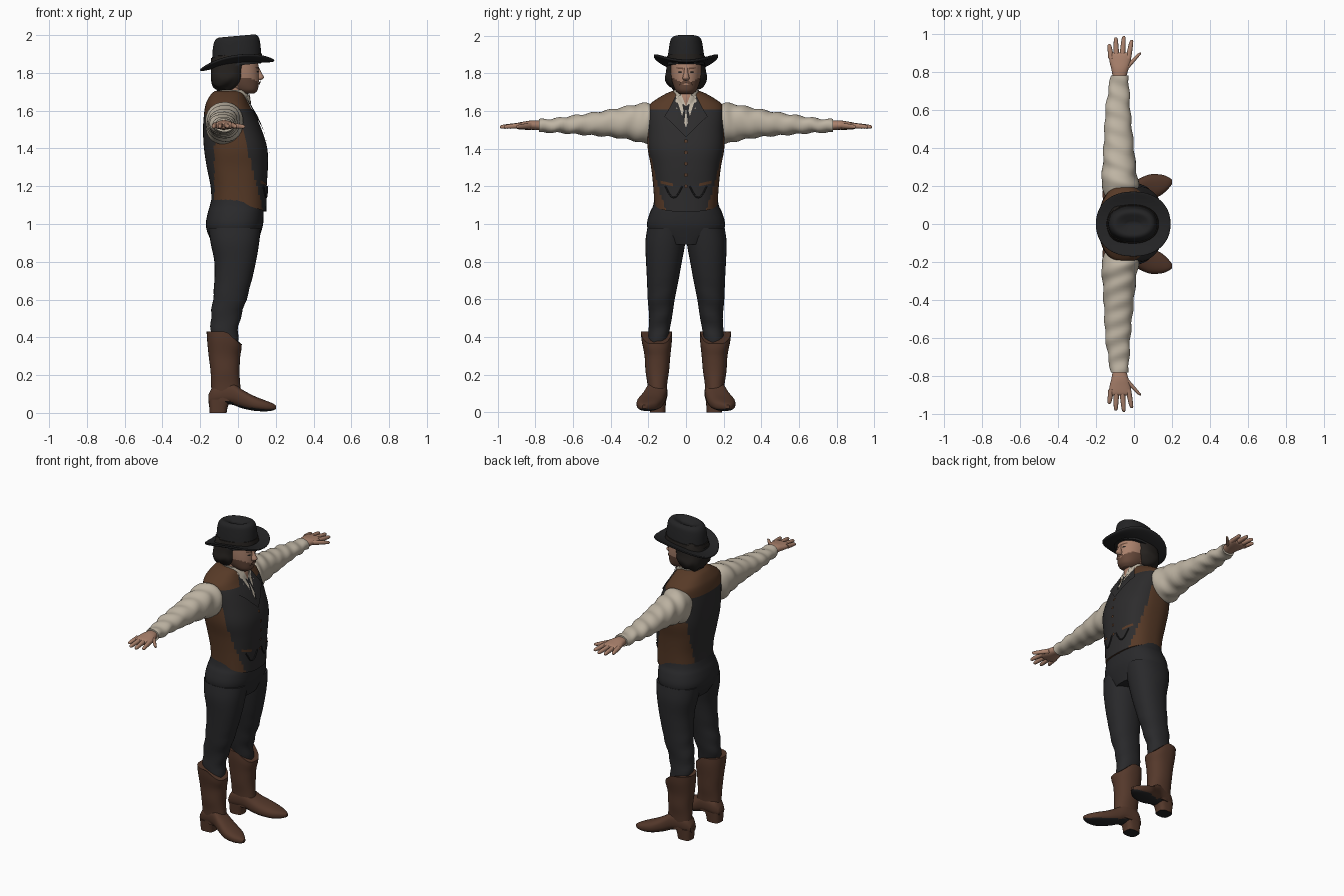
import bpy, bmesh, math
from mathutils import Vector
from mathutils.bvhtree import BVHTree

if "Cube" in bpy.data.objects:
    bpy.data.objects.remove(bpy.data.objects["Cube"])


def material(name, r, g, b):
    m = bpy.data.materials.new(name)
    m.use_nodes = True
    m.diffuse_color = (r, g, b, 1)
    node = m.node_tree.nodes["Principled BSDF"]
    node.inputs["Base Color"].default_value = (r, g, b, 1)
    node.inputs["Roughness"].default_value = 0.8
    return m


hat_black = material("hat black", .017, .017, .018)
trouser_black = material("trouser black", .022, .022, .024)
vest_black = material("vest black", .026, .025, .026)
vest_brown = material("vest brown", .095, .042, .02)
boot_brown = material("boot brown", .09, .04, .024)
shirt_cream = material("shirt cream", .52, .46, .37)
skin = material("skin", .40, .22, .15)
beard_brown = material("beard brown", .13, .065, .042)
hair_black = material("hair black", .018, .015, .013)

made = []


def clamp(v):
    return max(0.0, min(1.0, v))


def finish(name, bm, mats):
    bmesh.ops.recalc_face_normals(bm, faces=bm.faces)
    mesh = bpy.data.meshes.new(name)
    bm.to_mesh(mesh)
    bm.free()
    for m in mats:
        mesh.materials.append(m)
    ob = bpy.data.objects.new(name, mesh)
    bpy.context.collection.objects.link(ob)
    made.append(ob)
    return ob


def smooth_rows(rows, steps):
    # Catmull-Rom interpolation between the given sections
    out = []
    rows = [r if len(r) == 5 else (r[0], r[1], r[2], -r[3], r[3]) for r in rows]
    for i in range(len(rows) - 1):
        quad = [rows[max(i - 1, 0)], rows[i], rows[i + 1], rows[min(i + 2, len(rows) - 1)]]
        for k in range(steps):
            t = k / steps
            out.append([b + .5 * t * (c - a + t * (2*a - 5*b + 4*c - d + t * (3*(b - c) + d - a)))
                        for a, b, c, d in zip(*quad)])
    return out + [rows[-1]]


def loft(name, rows, mats, axis="z", side=1, power=2.2, warp=None, rule=None, segs=32, steps=4):
    """Skin over oval sections (position, a min, a max, b min, b max) along an axis."""
    if not isinstance(mats, list):
        mats = [mats]
    bm = bmesh.new()
    rings = []
    for t, a0, a1, b0, b1 in smooth_rows(rows, steps):
        ring = []
        for k in range(segs):
            ang = 2 * math.pi * k / segs
            c, s = (math.copysign(abs(f(ang)) ** (2 / power), f(ang)) for f in (math.cos, math.sin))
            a = (a0 + a1 + (a1 - a0) * c) / 2
            b = (b0 + b1 + (b1 - b0) * s) / 2
            co = Vector({"z": (a, b, t), "y": (a, t, b), "x": (t, a, b)}[axis])
            if warp:
                warp(co)
            co.y *= side
            ring.append(bm.verts.new(co))
        rings.append(ring)
    for lo, hi in zip(rings, rings[1:]):
        for k in range(segs):
            n = (k + 1) % segs
            bm.faces.new((lo[k], lo[n], hi[n], hi[k]))
    bm.faces.new(rings[0])
    bm.faces.new(rings[-1])
    bmesh.ops.recalc_face_normals(bm, faces=bm.faces)
    if rule:
        for f in bm.faces:
            f.material_index = rule(f.calc_center_median(), f.normal)
    return finish(name, bm, mats)


def surface_of(*obs):
    # Function giving the frontmost x of some parts at a (y, z) position
    trees = []
    for ob in obs:
        me = ob.data
        trees.append(BVHTree.FromPolygons([v.co for v in me.vertices], [p.vertices[:] for p in me.polygons]))

    def front(y, z):
        hits = [t.ray_cast(Vector((1, y, z)), Vector((-1, 0, 0)))[0] for t in trees]
        return max([h.x for h in hits if h], default=0)
    return front


def patch(name, outline, mat, front, side=1, lift=.004):
    """Thin plate with a (y, z) outline laid over the front of a part."""
    bm = bmesh.new()
    bm.faces.new([bm.verts.new((0, y * side, z)) for y, z in outline])
    bmesh.ops.triangulate(bm, faces=bm.faces)
    bmesh.ops.subdivide_edges(bm, edges=bm.edges[:], cuts=5, use_grid_fill=True)
    for v in bm.verts:
        v.co.x = front(v.co.y, v.co.z) + lift
    ob = finish(name, bm, [mat])
    if sum(p.normal.x for p in ob.data.polygons) < 0:
        ob.data.flip_normals()
    return ob


def oval(y, z, ry, rz):
    return [(y + ry * math.cos(k * math.pi / 4), z + rz * math.sin(k * math.pi / 4)) for k in range(8)]


# Vest body with brown side panels and yoke
def hem(co):
    co.z -= .05 * clamp(co.x / .15) * clamp((1.2 - co.z) / .085)


def vest_colour(c, n):
    panel = c.z < 1.5 and -.125 < c.x < .05 + .25 * (1.4 - c.z)
    yoke = c.z > (1.58 if c.x < -.06 else 1.605)
    return 1 if panel or yoke else 0


vest = loft("vest", [(1.115, -.14, .15, .168), (1.2, -.145, .152, .174), (1.3, -.165, .158, .185),
                     (1.4, -.18, .155, .203), (1.5, -.185, .125, .203), (1.58, -.18, .09, .203),
                     (1.63, -.172, .06, .195), (1.66, -.16, .045, .16), (1.69, -.14, .03, .11),
                     (1.705, -.12, .01, .075)],
            [vest_black, vest_brown], power=2.5, warp=hem, rule=vest_colour, segs=64, steps=6)

# Neck and shirt collar
neck = loft("neck", [(1.6, -.08, .04, .058), (1.76, -.08, .035, .056)], skin)
collar = loft("shirt_collar", [(1.6, -.09, .06, .07), (1.66, -.1, .06, .069), (1.71, -.1, .045, .068)], shirt_cream)

# Shirt front, open neck, tie, lapels, buttons and pockets
chest = surface_of(vest, collar)
patch("shirt_front", [(-.06, 1.68), (0, 1.51), (.06, 1.68)], shirt_cream, chest)
patch("open_neck", [(-.03, 1.7), (0, 1.625), (.03, 1.7)], skin, chest, lift=.007)
patch("tie_knot", [(-.02, 1.64), (-.014, 1.605), (.014, 1.605), (.02, 1.64), (0, 1.625)], hat_black, chest, lift=.009)
for s, word in ((1, "left"), (-1, "right")):
    patch(word + "_tie_tail", [(0, 1.615), (.012, 1.605), (.03, 1.54), (.012, 1.52)], hat_black, chest, s, .008)
    patch(word + "_lapel", [(.055, 1.68), (.085, 1.62), (.115, 1.57), (.09, 1.55), (0, 1.46), (0, 1.51)],
          vest_black, chest, s, .009)
    patch(word + "_collar_wing", [(.028, 1.69), (.056, 1.66), (.05, 1.61), (.02, 1.64)], shirt_cream, chest, s, .009)
    patch(word + "_pocket", [(.07, 1.2), (.135, 1.215), (.135, 1.23), (.07, 1.215)], vest_brown, chest, s)
for k in range(5):
    patch("vest_button", oval(0, 1.44 - k * .06, .01, .01), vest_brown, chest, lift=.008)

# Watch chains hanging from the middle to each pocket
for s in (1, -1):
    curve = bpy.data.curves.new("watch_chain", "CURVE")
    curve.dimensions = "3D"
    curve.bevel_depth = .004
    line = curve.splines.new("POLY")
    line.points.add(10)
    for k, p in enumerate(line.points):
        y, z = s * (.02 + .009 * k), 1.2 - .06 * math.sin(math.pi * k / 10)
        p.co = (chest(y, z) + .004, y, z, 1)
    curve.materials.append(hat_black)
    bpy.context.collection.objects.link(bpy.data.objects.new("watch_chain", curve))

# Trouser seat
loft("trouser_seat", [(.89, -.13, .1, .12), (.95, -.16, .12, .19), (1, -.17, .133, .207),
                      (1.06, -.16, .136, .192), (1.1, -.148, .134, .174), (1.18, -.13, .13, .16)],
     trouser_black, power=2.4)


# Cloth folds and the dipped boot top
def sleeve_folds(co):
    co.z += .004 * math.sin(70 * co.y + 25 * co.x)
    co.x += .003 * math.sin(55 * co.y + 30 * co.z)


def trouser_folds(co):
    co.x += .004 * math.sin(60 * co.z + 20 * co.y) * clamp((.75 - co.z) * 4)


def boot_dip(co):
    co.z -= .065 * clamp((co.x + .06) / .07) * clamp((co.z - .3) / .12)


for s, word in ((1, "left"), (-1, "right")):
    # Legs and boots
    loft(word + "_trouser_leg", [(.34, -.13, 0, .1, .2), (.42, -.14, 0, .09, .2), (.5, -.145, .012, .075, .195),
                                 (.6, -.132, .045, .06, .203), (.7, -.125, .072, .04, .207),
                                 (.8, -.125, .095, .022, .212), (.9, -.145, .112, .004, .216),
                                 (.98, -.155, .12, 0, .205)], trouser_black, side=s, warp=trouser_folds)
    loft(word + "_boot_shaft", [(.06, -.14, .02, .105, .2), (.15, -.142, .012, .1, .205), (.22, -.145, .008, .09, .215),
                                (.3, -.155, .012, .083, .22), (.38, -.163, .018, .075, .235),
                                (.43, -.166, .02, .075, .24)], boot_brown, side=s, warp=boot_dip)
    loft(word + "_boot_foot", [(-.155, .12, .175, .05, .1), (-.12, .1, .195, .045, .15), (-.04, .1, .21, .045, .165),
                               (.02, .11, .235, .025, .125), (.08, .125, .26, .012, .092),
                               (.14, .15, .26, .008, .068), (.18, .185, .247, .012, .052),
                               (.2, .21, .232, .02, .04)],
         [boot_brown, hat_black], axis="x", side=s, power=2.5, rule=lambda c, n: int(n.z < -.7 and c.z < .06))
    loft(word + "_boot_heel", [(0, -.15, -.06, .11, .19), (.03, -.152, -.055, .108, .192), (.07, -.156, -.04, .105, .195)],
         [boot_brown, hat_black], side=s, power=3, rule=lambda c, n: int(n.z < -.7))

    # Sleeves and hands
    loft(word + "_sleeve", [(.15, -.15, 0, 1.45, 1.62), (.2, -.17, .025, 1.425, 1.642), (.25, -.17, .017, 1.435, 1.637),
                            (.3, -.165, .01, 1.447, 1.628), (.4, -.16, 0, 1.462, 1.607), (.5, -.155, -.01, 1.47, 1.59),
                            (.6, -.15, -.02, 1.478, 1.575), (.7, -.135, -.025, 1.485, 1.56),
                            (.78, -.122, -.03, 1.485, 1.555)],
         shirt_cream, axis="y", side=s, warp=sleeve_folds, steps=6)
    loft(word + "_palm", [(.76, -.11, -.045, 1.497, 1.547), (.81, -.118, -.03, 1.5, 1.55), (.85, -.128, -.018, 1.5, 1.545),
                          (.89, -.132, -.014, 1.503, 1.538), (.9, -.125, -.02, 1.51, 1.53)],
         skin, axis="y", side=s, segs=20)
    fingers = [("little", -.12, -.13, .87, .945), ("ring", -.092, -.096, .88, .98), ("middle", -.062, -.053, .88, .987),
               ("index", -.03, -.012, .87, .967), ("thumb", -.04, .033, .82, .9)]
    for label, x0, x1, y0, y1 in fingers:
        rows = []
        for t, r in ((0, .015), (.5, .013), (.9, .01), (1, .004)):
            x, z = x0 + (x1 - x0) * t, 1.523 - .008 * t
            rows.append((y0 + (y1 - y0) * t, x - r, x + r, z - r, z + r))
        loft(word + "_" + label + "_finger", rows, skin, axis="y", side=s, segs=12, steps=3)

# Head with beard
head = loft("head", [(1.69, .01, .085, .035), (1.71, -.03, .104, .056), (1.75, -.09, .11, .072), (1.8, -.11, .11, .08),
                     (1.86, -.12, .105, .082), (1.9, -.11, .09, .075)], [skin, beard_brown], segs=48, steps=6,
            rule=lambda c, n: int(c.x > 0 and c.z < 1.738 + .5 * abs(c.y)))
loft("nose", [(1.762, .09, .122, .013), (1.775, .09, .138, .018), (1.8, .09, .125, .012), (1.83, .09, .11, .009)],
     skin, segs=16)
face = surface_of(head)
patch("mouth", oval(0, 1.742, .02, .004), skin, face, lift=.006)
for s, word in ((1, "left"), (-1, "right")):
    patch(word + "_moustache", [(0, 1.762), (.03, 1.752), (.036, 1.735), (0, 1.748)], beard_brown, face, s, .008)
    patch(word + "_eye", oval(.032, 1.806, .012, .005), hair_black, face, s, .003)
    patch(word + "_eyebrow", [(.014, 1.82), (.05, 1.825), (.05, 1.832), (.014, 1.829)], beard_brown, face, s)

# Hair around the back and sides
loft("hair", [(1.71, -.11, -.03, .065), (1.735, -.135, .01, .093), (1.77, -.143, .028, .112), (1.81, -.143, .035, .106),
              (1.86, -.135, .05, .1), (1.89, -.125, .05, .09)], hair_black, power=2.6,
     warp=lambda co: setattr(co, "z", co.z + .006 * math.sin(90 * co.y + 60 * co.x)))


# Hat: curled brim, band and dented crown
def brim_curl(co):
    co.z += .13 * co.x + .05 * (co.y / .17) ** 2


def crown_tilt(co):
    co.z += .09 * co.x


loft("hat_brim", [(1.838, -.13, .12, .09), (1.834, -.19, .18, .16), (1.842, -.2, .192, .17),
                  (1.85, -.19, .18, .16), (1.856, -.13, .12, .09)], hat_black, warp=brim_curl, segs=48)
loft("hat_crown", [(1.84, -.14, .125, .1), (1.9, -.136, .122, .095), (1.95, -.132, .117, .088), (1.982, -.122, .108, .08),
                   (1.996, -.1, .085, .06), (1.985, -.065, .055, .032), (1.975, -.04, .03, .012)],
     hat_black, warp=crown_tilt, segs=48)
loft("hat_band", [(1.865, -.144, .13, .103), (1.892, -.142, .127, .1)], hair_black, warp=crown_tilt, segs=48)

# Smooth shading with sharp rims kept
bpy.ops.object.select_all(action="DESELECT")
for ob in made:
    ob.select_set(True)
bpy.context.view_layer.objects.active = made[0]
bpy.ops.object.shade_smooth_by_angle(angle=math.radians(45))
